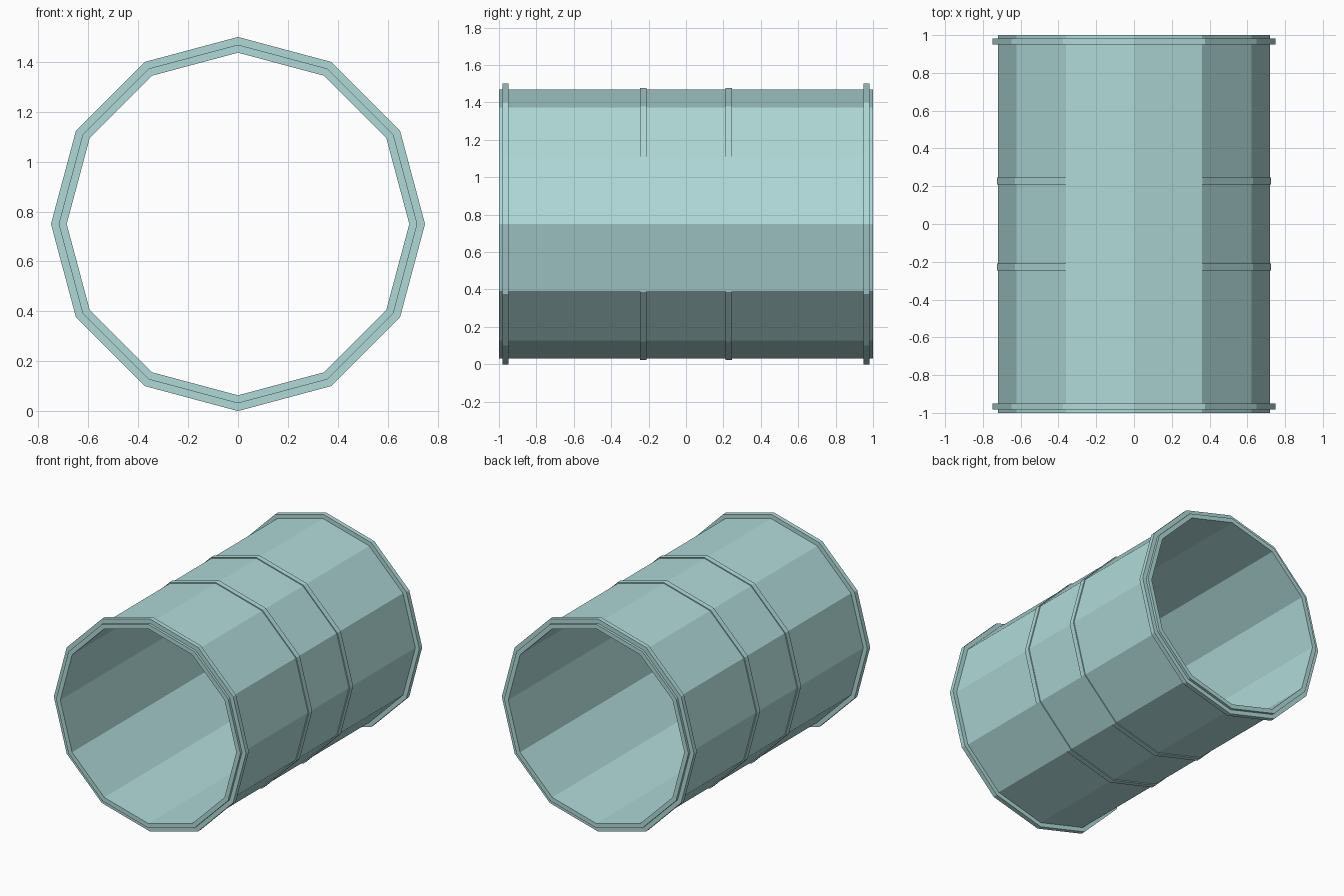
import bpy
import bmesh
from math import cos, sin, pi

SIDES = 12
CENTRE_Z = 0.75

cube = bpy.data.objects.get("Cube")
if cube:
    bpy.data.objects.remove(cube, do_unlink=True)

paint = bpy.data.materials.new("pale_teal")
paint.use_nodes = True
colour = (0.43, 0.70, 0.69, 1)
paint.diffuse_color = colour
paint.node_tree.nodes["Principled BSDF"].inputs["Base Color"].default_value = colour


def ring(name, inner, outer, y0, y1):
    """Flat-sided hollow ring along y with a rectangular section."""
    bm = bmesh.new()
    section = [(inner, y0), (outer, y0), (outer, y1), (inner, y1)]
    loops = []
    for i in range(SIDES):
        a = 2 * pi * i / SIDES
        loops.append([bm.verts.new((r * cos(a), y, CENTRE_Z + r * sin(a)))
                      for r, y in section])
    for i in range(SIDES):
        a, b = loops[i], loops[(i + 1) % SIDES]
        for j in range(4):
            k = (j + 1) % 4
            bm.faces.new((a[j], a[k], b[k], b[j]))
    bmesh.ops.recalc_face_normals(bm, faces=bm.faces)
    mesh = bpy.data.meshes.new(name)
    bm.to_mesh(mesh)
    bm.free()
    mesh.materials.append(paint)
    obj = bpy.data.objects.new(name, mesh)
    bpy.context.collection.objects.link(obj)


# Open barrel wall
ring("barrel_wall", 0.687, 0.719, -1, 1)

# Raised end flanges and thin middle bands, mirrored front to back
for side, s in (("front", -1), ("back", 1)):
    ring(side + "_flange", 0.70, 0.75, s * 0.95, s * 0.982)
    ring(side + "_band", 0.70, 0.726, s * 0.21, s * 0.247)
